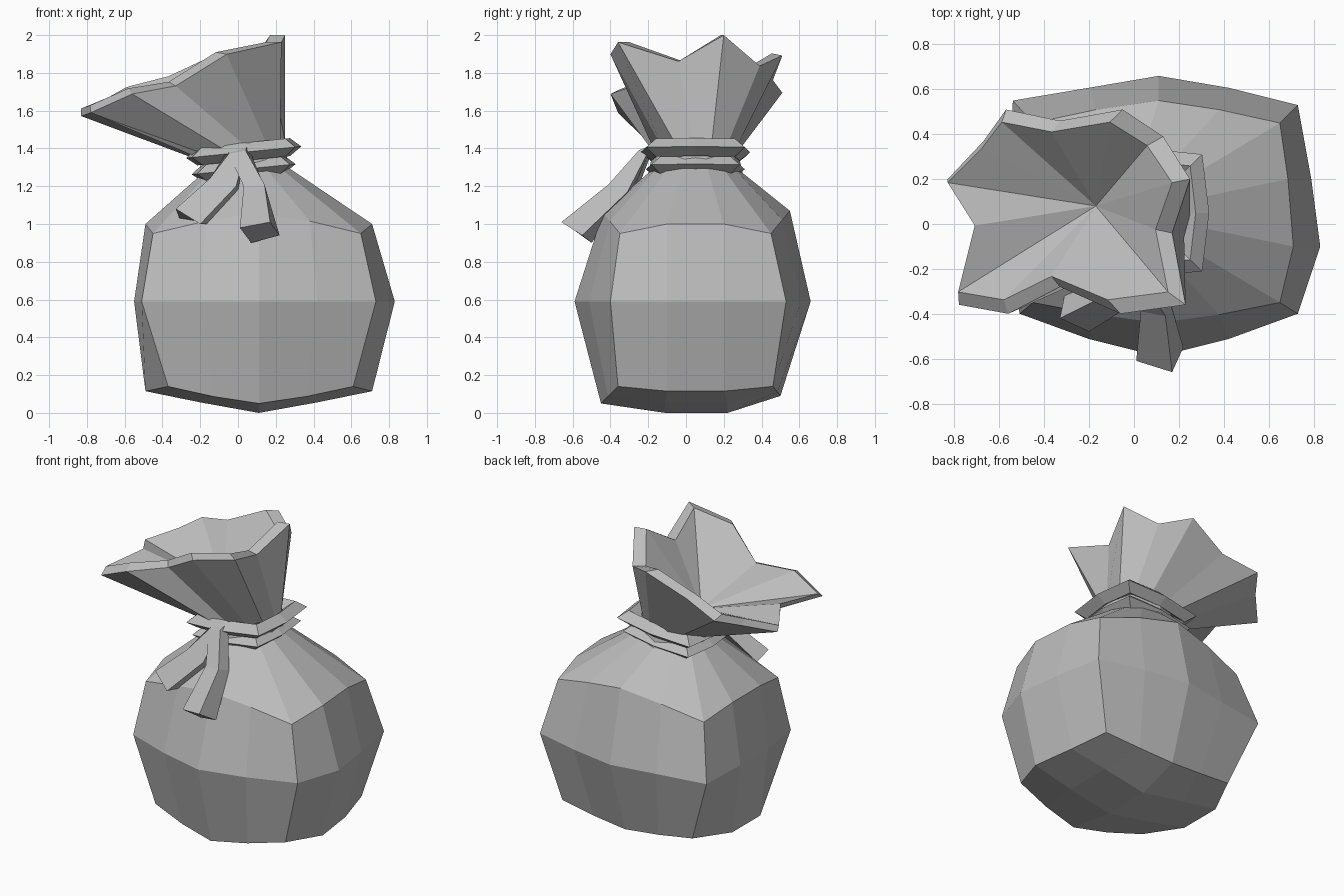
import bpy, bmesh, math
from mathutils import Vector

cube = bpy.data.objects.get("Cube")
if cube:
    bpy.data.objects.remove(cube, do_unlink=True)

cloth = bpy.data.materials.new("grey cloth")
cloth.use_nodes = True
cloth.diffuse_color = (0.5, 0.5, 0.5, 1)
cloth.node_tree.nodes["Principled BSDF"].inputs["Base Color"].default_value = (0.5, 0.5, 0.5, 1)


def add_object(name, bm):
    bmesh.ops.recalc_face_normals(bm, faces=bm.faces)
    mesh = bpy.data.meshes.new(name)
    bm.to_mesh(mesh)
    bm.free()
    mesh.materials.append(cloth)
    obj = bpy.data.objects.new(name, mesh)
    bpy.context.collection.objects.link(obj)
    return obj


def loft(bm, rings, closed=False):
    """Bridge rings of equal length; returns the vertices of each ring."""
    loops = [[bm.verts.new(p) for p in ring] for ring in rings]
    count = len(loops[0])
    pairs = list(zip(loops, loops[1:]))
    if closed:
        pairs.append((loops[-1], loops[0]))
    for a, b in pairs:
        for i in range(count):
            j = (i + 1) % count
            bm.faces.new((a[i], a[j], b[j], b[i]))
    return loops


def lerp(a, b, t):
    return a + (b - a) * t


# Body: boxy rings, four columns front and back, three along the sides
def body_ring(x0, x1, y0, y1, zc, left, right, front, back, zside, zfront, zback):
    mid = 0.11
    ring = []

    def across(ycorner, ymid, zmid):
        row = []
        for t in (-1, -0.5, 0, 0.5, 1):
            k = abs(t) ** 1.3
            x = lerp(mid, x1 if t > 0 else x0, abs(t))
            row.append(Vector((x, lerp(ymid, ycorner, k), lerp(zmid, zc, k))))
        return row

    ring += across(y0, front, zfront)
    ring += [Vector((right, -0.1, zside)), Vector((lerp(right, x1, 0.4), 0.2, zside))]
    ring += across(y1, back, zback)[::-1]
    ring += [Vector((left, 0.2, zside)), Vector((left, -0.1, zside))]
    return ring


low = body_ring(-0.37, 0.61, -0.36, 0.46, 0.14, -0.49, 0.71, -0.45, 0.5, 0.115, 0.05, 0.09)
middle = body_ring(-0.51, 0.73, -0.4, 0.53, 0.59, -0.55, 0.83, -0.59, 0.66, 0.59, 0.59, 0.59)
middle[11].x -= 0.03
middle[11].y += 0.02
high = body_ring(-0.45, 0.65, -0.35, 0.45, 0.95, -0.49, 0.71, -0.44, 0.55, 1.0, 1.06, 1.07)

neck_center = Vector((0.03, 0.05, 0))


def neck_ring(ring, radius, z):
    out = []
    for p in ring:
        d = Vector((p.x - 0.11, p.y - 0.05, 0)).normalized() * radius
        out.append(neck_center + d + Vector((0, 0, z + 0.1 * d.x)))
    return out


bm = bmesh.new()
loops = loft(bm, [low, middle, high, neck_ring(high, 0.25, 1.27), neck_ring(high, 0.22, 1.4)])
# Base: a low ridge along the middle of the underside
b = loops[0]
base = [[bm.verts.new((x, y, abs(x - 0.11) * 0.18)) for x in (-0.2, 0.11, 0.42)]
        for y in (-0.11, 0.22)]
grid = [b[0:5], [b[13]] + base[0] + [b[5]], [b[12]] + base[1] + [b[6]], b[7:12][::-1]]
for r, s in zip(grid, grid[1:]):
    for i in range(4):
        bm.faces.new((r[i], r[i + 1], s[i + 1], s[i]))
add_object("sack_body", bm)

# Tie cord: two squarish wraps with a four-sided section
for name, z, radius in (("lower_cord", 1.29, 0.275), ("upper_cord", 1.38, 0.305)):
    bm = bmesh.new()
    rings = []
    for dr, dz in ((0, 0), (-0.06, 0.05), (-0.13, 0), (-0.06, -0.045)):
        ring = []
        for i in range(8):
            a = math.tau * i / 8
            r = (radius + dr) * (1.27 if i % 2 else 1)
            x, y = r * math.cos(a), 0.95 * r * math.sin(a)
            ring.append(neck_center + Vector((x, y, z + dz + 0.1 * x)))
        rings.append(ring)
    loft(bm, rings, closed=True)
    add_object(name, bm)

# Ruffle: gathered cloth flaring to a wavy, leaning rim (x, y, height offset)
rim_points = [
    (0.25, 0.2, 0.03), (0.13, 0.39, -0.09), (-0.05, 0.51, 0.03), (-0.33, 0.46, 0),
    (-0.57, 0.51, 0.02), (-0.67, 0.37, 0), (-0.83, 0.2, -0.01), (-0.7, -0.02, -0.01),
    (-0.78, -0.36, -0.01), (-0.56, -0.4, 0.01), (-0.33, -0.28, -0.03),
    (-0.06, -0.4, 0.04), (0.23, -0.36, 0), (0.17, -0.04, -0.08)]
rim = [Vector((x, y, 1.88 + 0.36 * x + dz)) for x, y, dz in rim_points]
gather = []
for i in range(len(rim)):
    a = math.tau * i / len(rim) + 0.4
    d = Vector((math.cos(a), math.sin(a), 0)) * 0.22
    gather.append(neck_center + d + Vector((0, 0, 1.38 + 0.22 * d.x)))
# The lip leans upwards on the low side and inwards on the tall side
inner = []
for p in rim:
    w = (p.x + 0.83) / 1.08
    inner.append(p + Vector((-0.08 * w, -0.13 * (p.y - 0.08), lerp(0.04, 0.0, w))))
bm = bmesh.new()
loops = loft(bm, [gather, rim, inner])
tip = bm.verts.new((-0.17, 0.08, 1.51))
last = loops[-1]
for i in range(len(last)):
    bm.faces.new((last[i], last[(i + 1) % len(last)], tip))
bm.faces.new(loops[0][::-1])
add_object("ruffle", bm)

# Cord tails: ribbons hanging from the knot
knot = [(-0.05, -0.24, 1.37), (0.04, -0.25, 1.39), (0.05, -0.18, 1.42), (-0.04, -0.17, 1.41)]
tails = {
    "left_tail": [
        [(0.03, -0.39, 1.2), (0.14, -0.41, 1.21), (0.15, -0.31, 1.17), (0.05, -0.3, 1.16)],
        [(0.01, -0.61, 0.98), (0.17, -0.66, 1.01), (0.22, -0.55, 0.94), (0.07, -0.5, 0.9)]],
    "right_tail": [
        [(-0.15, -0.33, 1.24), (-0.01, -0.36, 1.2), (0.0, -0.28, 1.18), (-0.14, -0.25, 1.2)],
        [(-0.33, -0.42, 1.08), (-0.2, -0.48, 1.0), (-0.16, -0.4, 1.0), (-0.31, -0.32, 1.03)]],
}
for name, sections in tails.items():
    bm = bmesh.new()
    loops = loft(bm, [knot] + sections)
    bm.faces.new(loops[0])
    bm.faces.new(loops[-1])
    add_object(name, bm)
